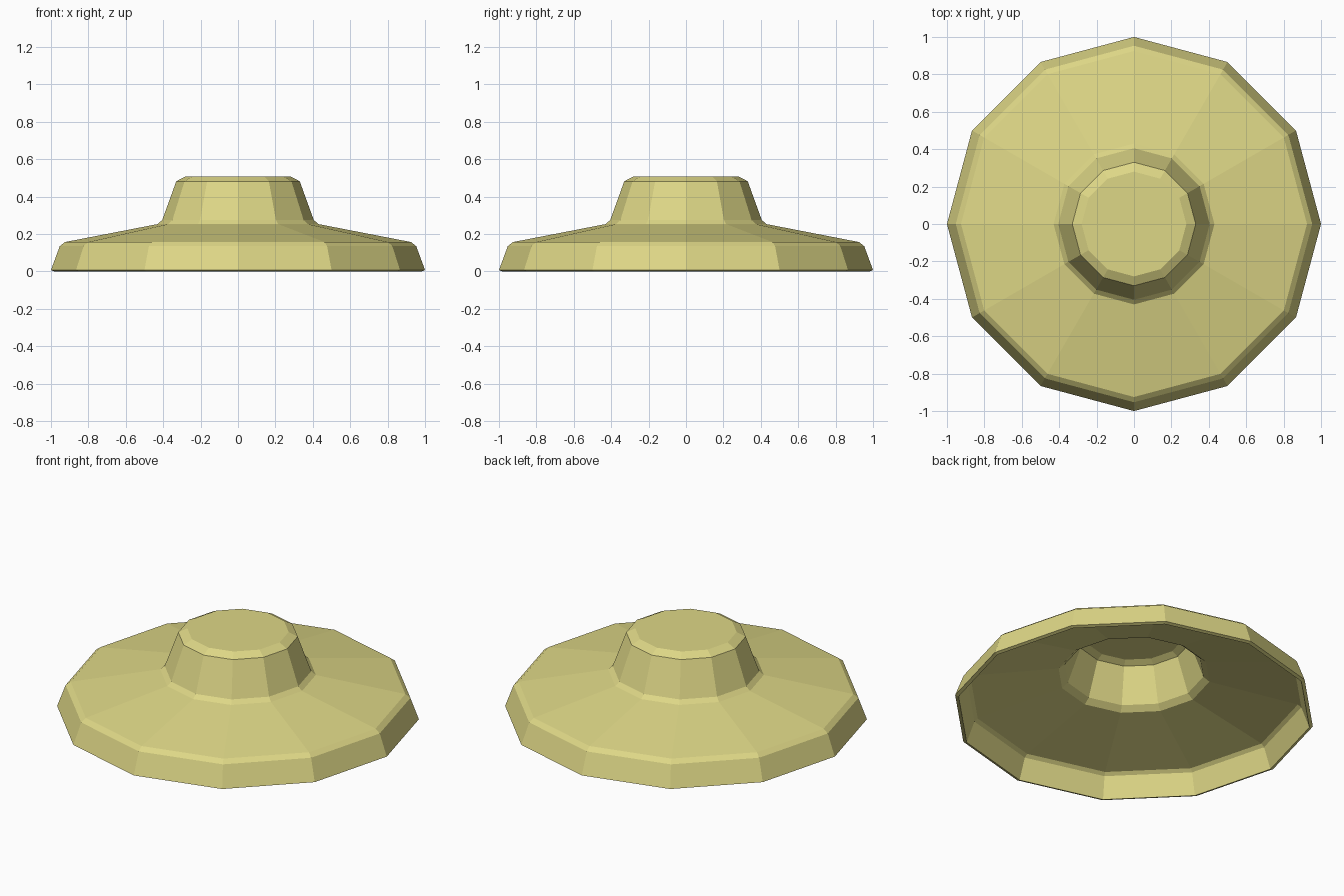
import bpy, bmesh, math

if "Cube" in bpy.data.objects:
    bpy.data.objects.remove(bpy.data.objects["Cube"])

SIDES = 12
THICK = 0.02
# outer profile (radius, height) from rim to crown top
PROFILE = [(1.0, 0.007), (0.953, 0.135), (0.925, 0.157), (0.43, 0.253),
           (0.405, 0.275), (0.33, 0.482), (0.28, 0.508)]

# lathe the twelve-sided hat shell
bm = bmesh.new()
rings = []
for r, z in PROFILE:
    rings.append([bm.verts.new((r * math.cos(2 * math.pi * i / SIDES),
                                r * math.sin(2 * math.pi * i / SIDES), z))
                  for i in range(SIDES)])
for low, high in zip(rings, rings[1:]):
    for i in range(SIDES):
        j = (i + 1) % SIDES
        bm.faces.new((low[i], low[j], high[j], high[i]))
bm.faces.new(rings[-1])  # flat crown top

mesh = bpy.data.meshes.new("hat_shell")
bm.to_mesh(mesh)
bm.free()
hat = bpy.data.objects.new("hat_shell", mesh)
bpy.context.collection.objects.link(hat)

# thin wall growing inward, leaving the underside hollow
solid = hat.modifiers.new("wall", "SOLIDIFY")
solid.thickness = THICK
solid.offset = -1
solid.use_even_offset = True

# straw colour
straw = bpy.data.materials.new("pale_straw")
straw.diffuse_color = (0.73, 0.68, 0.24, 1)
straw.use_nodes = True
straw.node_tree.nodes["Principled BSDF"].inputs["Base Color"].default_value = straw.diffuse_color
mesh.materials.append(straw)
